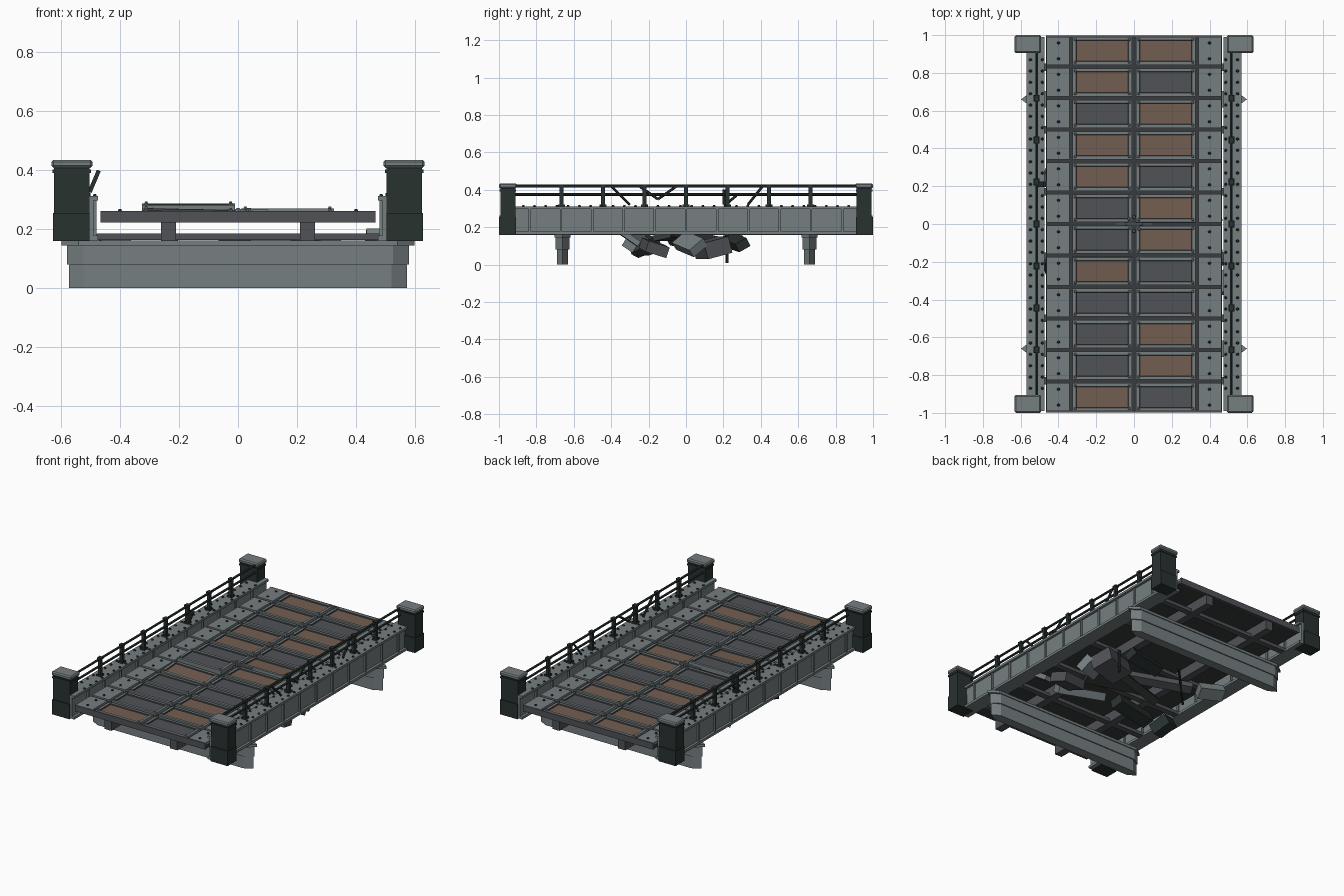
import bpy, bmesh, math
from mathutils import Matrix, Euler

old = bpy.data.objects.get("Cube")
if old:
    bpy.data.objects.remove(old)


def material(name, r, g, b):
    m = bpy.data.materials.new(name)
    m.use_nodes = True
    m.diffuse_color = (r, g, b, 1)
    m.node_tree.nodes["Principled BSDF"].inputs["Base Color"].default_value = (r, g, b, 1)
    return m


STEEL = material("light steel", .18, .21, .22)
DARK = material("dark steel", .08, .085, .095)
RUST = material("rusty brown", .17, .11, .08)
IRON = material("green black iron", .022, .032, .03)
SHADE = material("under deck grey", .04, .043, .045)


def finish(name, bm, *mats):
    bmesh.ops.recalc_face_normals(bm, faces=bm.faces)
    mesh = bpy.data.meshes.new(name)
    bm.to_mesh(mesh)
    bm.free()
    ob = bpy.data.objects.new(name, mesh)
    for m in mats:
        mesh.materials.append(m)
    bpy.context.collection.objects.link(ob)
    return ob


def add_box(bm, x, y, z, rot=(0, 0, 0), centre=None):
    """Box from (low, high) ranges, or sizes placed at a centre with a rotation."""
    if centre is None:
        centre = [(a + b) / 2 for a, b in (x, y, z)]
        x, y, z = [b - a for a, b in (x, y, z)]
    mat = Matrix.LocRotScale(centre, Euler(rot), (x, y, z))
    return bmesh.ops.create_cube(bm, size=1, matrix=mat)["verts"]


def box(name, mat, *ranges):
    bm = bmesh.new()
    add_box(bm, *ranges)
    return finish(name, bm, mat)


def mirrored(s, a, b):
    return (min(s * a, s * b), max(s * a, s * b))


def add_rod(bm, a, b, r, sides=6):
    a, b = Matrix.Translation(a).translation, Matrix.Translation(b).translation
    d = b - a
    mat = Matrix.Translation((a + b) / 2) @ d.to_track_quat("Z", "Y").to_matrix().to_4x4()
    bmesh.ops.create_cone(bm, cap_ends=True, segments=sides, radius1=r, radius2=r,
                          depth=d.length, matrix=mat)


def add_rivet(bm, x, y, z, r=.008, h=.007):
    bmesh.ops.create_cone(bm, cap_ends=True, segments=6, radius1=r, radius2=r * .6,
                          depth=h, matrix=Matrix.Translation((x, y, z + h / 2)))


SIDES = (-1, 1)
ROWS = 12
PITCH = 2 / ROWS
TOP = .262

# Deck base, end beams and stringers
box("deck_base", SHADE, (-.465, .465), (-.985, .985), (.225, .245))
for s, label in zip(SIDES, ("front", "back")):
    box(label + "_end_beam", DARK, (-.465, .465), mirrored(s, .985, .998), (.222, TOP))
for s, label in zip(SIDES, ("right", "left")):
    box(label + "_stringer", DARK, mirrored(s, .21, .26), (-.99, .99), (.16, .23))
bm = bmesh.new()
for y in (-.83, -.5, -.17, .17, .5, .83):
    add_box(bm, (-.48, .48), (y - .02, y + .02), (.163, .185))
finish("low_cross_beams", bm, DARK)


# Deck panels: framed plates with a sunken coloured insert
def panel(name, x, y, insert, lift=0, tilt=(0, 0, 0)):
    bm = bmesh.new()
    add_box(bm, (-.157, .157), (-.074, .074), (-.03, 0))
    top = max(bm.faces, key=lambda f: f.calc_center_median().z)
    bmesh.ops.inset_region(bm, faces=[top], thickness=.024)
    rim = bmesh.ops.inset_region(bm, faces=[top], thickness=.004, depth=-.007)
    for f in rim["faces"]:
        f.material_index = 2
    top.material_index = 1
    for sx in SIDES:
        for sy in SIDES:
            add_rivet(bm, sx * .143, sy * .06, 0)
    ob = finish(name, bm, STEEL, insert, SHADE)
    ob.location = (x, y, TOP + lift)
    ob.rotation_euler = tilt


LEFT_COLOURS = "BDBBDBBDDBBD"[::-1]
RIGHT_COLOURS = "BBDBBDDBDDDB"[::-1]
loose = {(5, -1): (.022, (.03, 0, 0)), (4, -1): (.002, (.06, .02, 0)),
         (6, 1): (.004, (-.05, 0, 0))}
for i in range(ROWS):
    y = -1 + PITCH * (i + .5)
    for s, colours in zip(SIDES, (RIGHT_COLOURS, LEFT_COLOURS)):
        lift, tilt = loose.get((i, s), (0, (0, 0, 0)))
        panel("deck_panel", s * .168, y, RUST if colours[i] == "B" else DARK, lift, tilt)

# Riveted edge plates along both sides of the deck
plates, studs = bmesh.new(), bmesh.new()
for i in range(ROWS):
    y = -1 + PITCH * (i + .5)
    for s in SIDES:
        add_box(plates, mirrored(s, .342, .462), (y - .075, y + .075), (.24, TOP))
        for dy in (-.042, .042):
            add_rivet(studs, s * .4, y + dy, TOP)
finish("edge_plates", plates, STEEL)

# Centre gusset with a ring of bolts
bm = bmesh.new()
add_box(bm, (-.1, .1), (-.006, .006), (TOP, TOP + .006))
for k in range(8):
    a = k * math.tau / 8
    add_rivet(bm, .038 * math.cos(a), .038 * math.sin(a), TOP, .01, .01)
finish("centre_gusset", bm, STEEL)

# Side girders with flanges, stiffeners and rivets
for s, label in zip(SIDES, ("right", "left")):
    bm = bmesh.new()
    add_box(bm, mirrored(s, .49, .552), (-.99, .99), (.17, .305))
    add_box(bm, mirrored(s, .474, .568), (-.99, .99), (.162, .178))
    add_box(bm, mirrored(s, .474, .568), (-.99, .99), (.297, .312))
    for k in range(11):
        y = -.835 + k * .167
        add_box(bm, mirrored(s, .48, .562), (y - .006, y + .006), (.17, .305))
    finish(label + "_girder", bm, STEEL)
    for k in range(30):
        y = -.87 + k * .06
        for x in (.485, .548):
            add_rivet(studs, s * x, y, .312)

    # Railing posts and rails
    bm = bmesh.new()
    for k in range(-3, 4):
        y = k * .222
        add_box(bm, mirrored(s, .506, .526), (y - .01, y + .01), (.312, .425))
        add_box(bm, mirrored(s, .503, .529), (y - .014, y + .014), (.418, .43))
        add_box(bm, mirrored(s, .5, .532), (y - .018, y + .018), (.312, .322))
    for z in (.375, .42):
        add_rod(bm, (s * .516, -.92, z), (s * .516, .92, z), .0075)
    finish(label + "_railing", bm, IRON)
finish("rivets", studs, IRON)

# Bent and broken railing bars
bm = bmesh.new()
for x, y1, z1, y2, z2 in ((.516, -.4, .42, -.3, .32), (.516, -.25, .42, -.15, .35),
                          (.516, -.15, .35, -.05, .42), (.516, .33, .32, .41, .42),
                          (-.516, .21, .32, .27, .37)):
    add_rod(bm, (x, y1, z1), (x, y2, z2), .007)
add_box(bm, .014, .03, .08, (0, .4, 0), (-.487, .21, .362))
finish("broken_rail_bars", bm, IRON)

# Corner pillars with caps
for sx, side in zip(SIDES, ("right", "left")):
    for sy, end in zip(SIDES, ("front", "back")):
        name = end + "_" + side + "_pillar"
        box(name, IRON, mirrored(sx, .503, .624), mirrored(sy, .912, .992), (.16, .41))
        box(name + "_base", IRON, mirrored(sx, .503, .626), mirrored(sy, .908, 1), (.16, .255))
        box(name + "_collar", IRON, mirrored(sx, .498, .628), mirrored(sy, .908, .996), (.39, .402))
        cap = box(name + "_cap", STEEL, mirrored(sx, .492, .632), mirrored(sy, .905, 1), (.408, .435))
        bev = cap.modifiers.new("bevel", "BEVEL")
        bev.width, bev.segments = .007, 1


# Piers with pointed ends
def add_prow(bm, half, tip, width, z0, z1):
    outline = [(-half, -width), (half, -width), (tip, 0), (half, width), (-half, width), (-tip, 0)]
    face = bm.faces.new([bm.verts.new((x, y, z0)) for x, y in outline])
    up = bmesh.ops.extrude_face_region(bm, geom=[face])["geom"]
    bmesh.ops.translate(bm, vec=(0, 0, z1 - z0),
                        verts=[v for v in up if isinstance(v, bmesh.types.BMVert)])


for s, label in zip(SIDES, ("front", "back")):
    bm = bmesh.new()
    add_prow(bm, .52, .573, .03, 0, .08)
    add_prow(bm, .525, .58, .037, .08, .145)
    add_prow(bm, .54, .598, .043, .145, .162)
    finish(label + "_pier", bm, STEEL).location.y = s * .66

# Fallen slabs and beams hanging below the deck: centre, size, rotation, colour
debris = (
    ((.14, .26, .12), (.3, .07, .05), (.5, .1, .3), IRON),
    ((.36, .02, .11), (.2, .1, .05), (.7, .2, .5), STEEL),
    ((.2, -.27, .12), (.32, .07, .05), (-.6, .1, -.2), STEEL),
    ((-.15, -.2, .09), (.3, .08, .06), (.3, 0, .2), IRON),
    ((-.42, -.23, .1), (.1, .12, .07), (.4, .2, .4), IRON),
    ((-.4, .24, .12), (.16, .08, .06), (.5, .1, -.3), STEEL),
    ((0, .02, .11), (.5, .05, .04), (.6, .1, .4), SHADE),
    ((.3, .14, .09), (.22, .14, .09), (.25, 0, .3), DARK),
    ((.38, -.17, .09), (.18, .12, .06), (-.3, .1, .2), DARK),
    ((-.1, .12, .13), (.4, .06, .04), (.3, -.1, -.5), DARK),
    ((.46, -.31, .15), (.06, .14, .03), (-.6, 0, .1), STEEL),
    ((.1, -.08, .15), (.34, .1, .03), (.2, 0, -.3), SHADE),
)
for centre, size, rot, mat in debris:
    bm = bmesh.new()
    add_box(bm, *size, rot, centre)
    finish("fallen_slab", bm, mat)
bm = bmesh.new()
add_rod(bm, (.3, .22, .01), (.3, .22, .16), .008)
add_rod(bm, (-.3, .1, .06), (-.1, .3, .15), .008)
finish("hanging_rods", bm, IRON)
